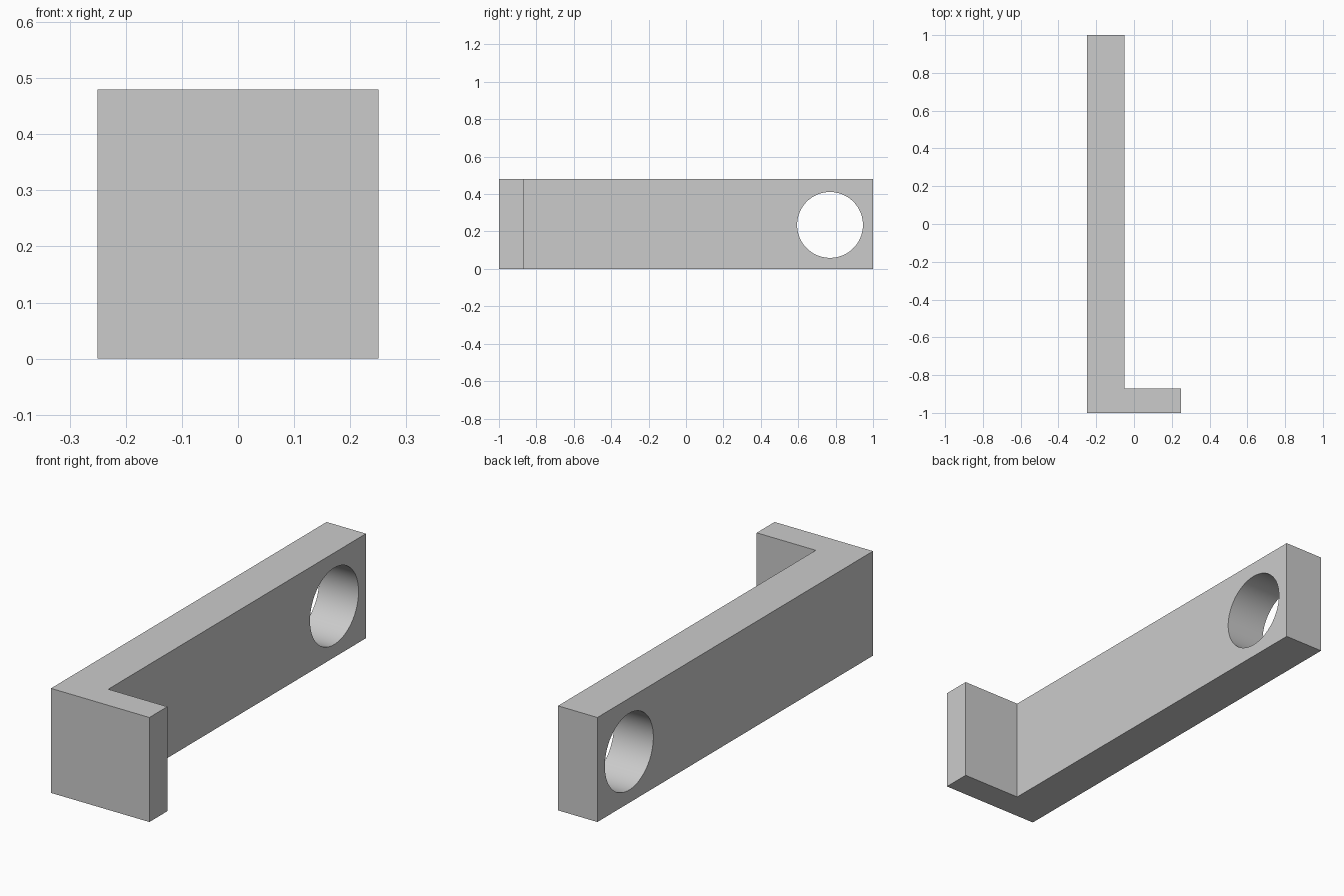
import bpy
import bmesh
from mathutils import Matrix, Vector
from math import radians

cube = bpy.data.objects.get("Cube")
if cube:
    bpy.data.objects.remove(cube, do_unlink=True)

HEIGHT = 0.48

grey = bpy.data.materials.new("plain_grey")
grey.use_nodes = True
grey.diffuse_color = (0.6, 0.6, 0.6, 1)
grey.node_tree.nodes["Principled BSDF"].inputs["Base Color"].default_value = grey.diffuse_color


def add_object(name, bm):
    bmesh.ops.recalc_face_normals(bm, faces=bm.faces)
    mesh = bpy.data.meshes.new(name)
    bm.to_mesh(mesh)
    bm.free()
    obj = bpy.data.objects.new(name, mesh)
    bpy.context.collection.objects.link(obj)
    obj.data.materials.append(grey)
    return obj


# L-shaped profile, extruded upward
profile = [(-0.25, -1), (0.25, -1), (0.25, -0.87), (-0.05, -0.87), (-0.05, 1), (-0.25, 1)]
bm = bmesh.new()
base = bm.faces.new([bm.verts.new((x, y, 0)) for x, y in profile])
extruded = bmesh.ops.extrude_face_region(bm, geom=[base])["geom"]
top = [v for v in extruded if isinstance(v, bmesh.types.BMVert)]
bmesh.ops.translate(bm, verts=top, vec=Vector((0, 0, HEIGHT)))
bracket = add_object("hooked_bar", bm)

# Round hole through the long arm
bm = bmesh.new()
bmesh.ops.create_cone(bm, cap_ends=True, segments=96, radius1=0.176, radius2=0.176, depth=0.4,
                      matrix=Matrix.Translation((-0.15, 0.77, 0.235)) @ Matrix.Rotation(radians(90), 4, "Y"))
cutter = add_object("hole_cutter", bm)
cutter.hide_render = True

cut = bracket.modifiers.new("hole", "BOOLEAN")
cut.operation = "DIFFERENCE"
cut.solver = "EXACT"
cut.object = cutter

# Apply the cut, drop the cutter and smooth the bore
bpy.ops.object.select_all(action="DESELECT")
bpy.context.view_layer.objects.active = bracket
bracket.select_set(True)
bpy.ops.object.modifier_apply(modifier=cut.name)
bpy.data.objects.remove(cutter, do_unlink=True)
bpy.ops.object.shade_smooth_by_angle(angle=radians(30))
